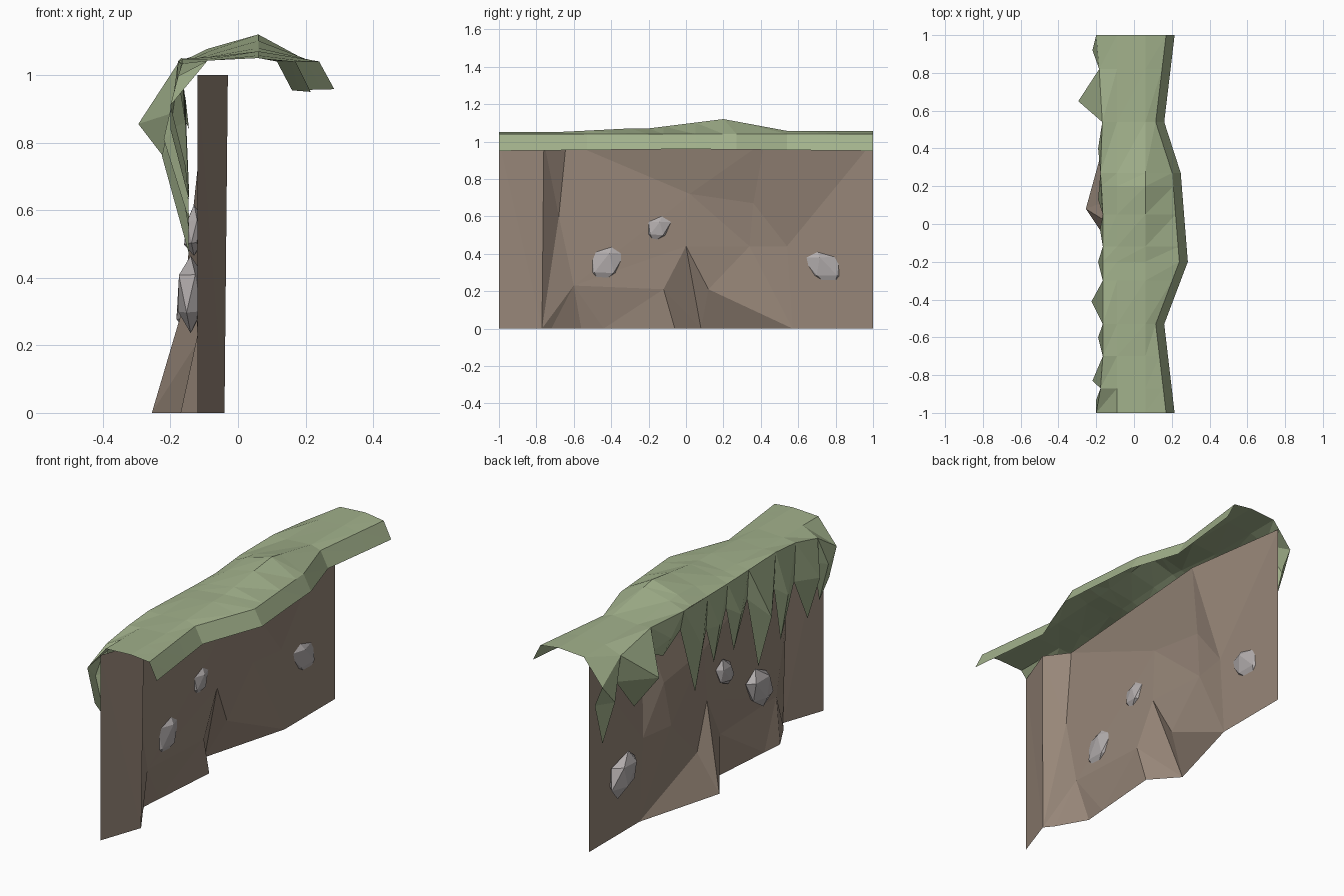
import bpy, bmesh, random
from mathutils import Vector
from mathutils.geometry import delaunay_2d_cdt

if "Cube" in bpy.data.objects:
    bpy.data.objects.remove(bpy.data.objects["Cube"])

random.seed(4)


def material(name, rgb):
    m = bpy.data.materials.new(name)
    m.diffuse_color = (*rgb, 1)
    m.use_nodes = True
    m.node_tree.nodes["Principled BSDF"].inputs["Base Color"].default_value = m.diffuse_color
    return m


EARTH = material("earth", (0.31, 0.24, 0.19))
GRASS = material("grass", (0.36, 0.44, 0.26))
STONE = material("stone", (0.45, 0.42, 0.42))


def add_object(name, verts, faces, mat):
    me = bpy.data.meshes.new(name)
    me.from_pydata(verts, [], faces)
    me.materials.append(mat)
    ob = bpy.data.objects.new(name, me)
    bpy.context.collection.objects.link(ob)
    return ob


def lerp(keys, y):
    """Piecewise linear lookup in (y, value) pairs sorted by y."""
    for (a, va), (b, vb) in zip(keys, keys[1:]):
        if y <= b:
            return va + (vb - va) * (y - a) / (b - a)
    return keys[-1][1]


# Cliff wall: relief points (y, z, x), triangulated in the y-z plane
relief = [
    (-1, 0, -.12), (-1, 1, -.12), (-.77, 0, -.04), (-.76, 1, -.03),
    (-.72, 0, -.08), (-.68, .6, -.12), (-.64, 1, -.12), (-.6, .23, -.12),
    (-.56, 0, -.17), (-.44, 0, -.16), (-.12, .21, -.12), (-.06, 0, -.13),
    (.08, 0, -.255), (0, .44, -.125), (.12, .21, -.15), (.34, .44, -.15),
    (.36, .67, -.12), (.54, .44, -.12), (.57, 0, -.12), (.02, .72, -.12),
    (-.05, .66, -.12), (.42, 1, -.035), (1, 0, -.12), (1, 1, -.12)]
creases = [(2, 3), (5, 6), (5, 7), (7, 8), (7, 9), (13, 12), (13, 10), (10, 11),
           (13, 15), (16, 17), (16, 19), (16, 21), (4, 7), (19, 21), (17, 21)]
pts, _, tris, orig, _, _ = delaunay_2d_cdt(
    [Vector(p[:2]) for p in relief], creases, [], 0, 1e-5)
wall_verts = [(relief[o[0]][2], p.x, p.y) for p, o in zip(pts, orig)]
add_object("cliff_wall", wall_verts, [tuple(reversed(t)) for t in tris], EARTH)

# Grass cap: cross-sections along y (shoulder, ridge, lip top, lip bottom)
ys = [-1, -.87, -.7, -.53, -.3, -.12, .05, .27, .54, .82, 1]
lip_x = [(-1, .17), (-.53, .115), (-.2, .24), (.3, .2), (.54, .115), (1, .17)]
ridge_z = [(-1, 1.05), (-.6, 1.05), (-.43, 1.07), (-.2, 1.07), (.2, 1.12),
           (.55, 1.055), (1, 1.055)]
shoulder_x = [(-1, -.2), (-.8, -.165), (.1, -.165), (.3, -.18), (.6, -.165), (1, -.2)]
shoulder_z = [(-1, .91), (-.85, 1.01), (-.6, 1.05), (0, 1.03), (.55, 1.05),
              (.82, 1.01), (1, .91)]
sections = sorted(ys + [-.2, .2])
cap_verts, cap_faces = [], []
for i, y in enumerate(sections):
    lx, rz, sx = lerp(lip_x, y), lerp(ridge_z, y), lerp(shoulder_x, y)
    cap_verts += [(sx, y, lerp(shoulder_z, y)), (-.09, y, 1.035 + (rz - 1.035) * .5),
                  (.06, y, rz), (lx, y, 1.04), (lx + .045, y, .96 - .01 * abs(y))]
    if i:
        for j in range(4):
            a, b = (i - 1) * 5 + j, i * 5 + j
            cap_faces += [(a, a + 1, b + 1), (a, b + 1, b)]
add_object("grass_cap", cap_verts, cap_faces, GRASS)

# Hanging grass: one pointed tongue between each pair of sections (y, z tip, x bulge)
valley_z = [.73, .86, .82, .85, .88, .9, .85, .93, .9, .86, .8]
tongues = [(-.93, .63, -.2), (-.83, .57, -.22), (-.6, .54, -.19), (-.41, .47, -.225),
           (-.2, .64, -.19), (-.03, .64, -.18), (.13, .54, -.19), (.4, .84, -.19),
           (.65, .66, -.295), (.92, .56, -.22)]
fv, ff = [], []
for i, (ty, tz, bx) in enumerate(tongues):
    y0, y1 = ys[i], ys[i + 1]
    n = len(fv)
    cz = .855 if bx < -.28 else (tz + 1.05) / 2
    fv += [(lerp(shoulder_x, y0), y0, lerp(shoulder_z, y0)), (-.155, y0, valley_z[i]),
           (-.145, ty, tz), (-.155, y1, valley_z[i + 1]),
           (lerp(shoulder_x, y1), y1, lerp(shoulder_z, y1)), (bx, ty, cz)]
    ff += [(n + k, n + 5, n + (k + 1) % 5) for k in range(5)]
add_object("hanging_grass", fv, [tuple(reversed(f)) for f in ff], GRASS)

# Stones embedded in the wall: centre, radii and forward lean
stones = [((-.14, -.425, .35), (.045, .115, .12), .3),
          ((-.13, -.15, .535), (.03, .075, .075), .3),
          ((-.14, .735, .33), (.045, .125, .11), -.4)]
for i, (c, r, lean) in enumerate(stones):
    bm = bmesh.new()
    bmesh.ops.create_icosphere(bm, subdivisions=1, radius=1.0)
    for v in bm.verts:
        v.co *= random.uniform(.9, 1.12)
        x, y, z = v.co.x * r[0], v.co.y * r[1], v.co.z * r[2]
        v.co = Vector(c) + Vector((x, y * .9 + z * lean, z))
    ob = add_object(f"stone_{i + 1}", [], [], STONE)
    bm.to_mesh(ob.data)
    bm.free()
